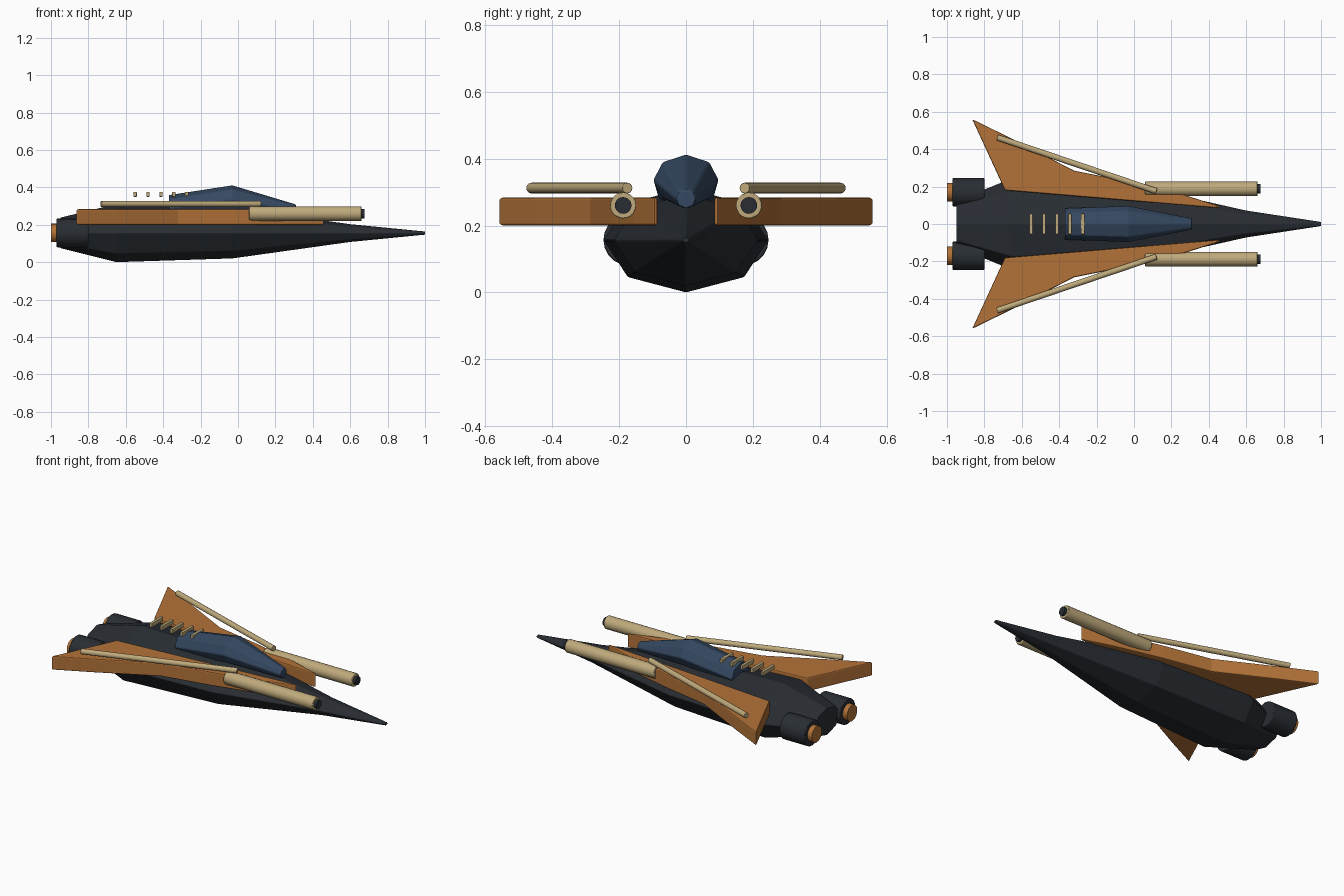
import bpy, bmesh
from math import cos, sin, pi, radians
from mathutils import Vector

if "Cube" in bpy.data.objects:
    bpy.data.objects.remove(bpy.data.objects["Cube"])


def material(name, rgb):
    m = bpy.data.materials.new(name)
    m.diffuse_color = (*rgb, 1)
    m.use_nodes = True
    m.node_tree.nodes["Principled BSDF"].inputs["Base Color"].default_value = m.diffuse_color
    return m


DARK = material("dark_hull", (0.022, 0.027, 0.034))
ORANGE = material("orange_panel", (0.45, 0.17, 0.04))
TAN = material("tan_metal", (0.52, 0.40, 0.20))
BLUE = material("blue_glass", (0.035, 0.065, 0.12))


def finish(bm, name, mat, bevel=0, smooth=False):
    bmesh.ops.recalc_face_normals(bm, faces=bm.faces)
    me = bpy.data.meshes.new(name)
    bm.to_mesh(me)
    bm.free()
    me.materials.append(mat)
    ob = bpy.data.objects.new(name, me)
    bpy.context.collection.objects.link(ob)
    if bevel:
        b = ob.modifiers.new("bevel", 'BEVEL')
        b.width, b.segments, b.limit_method = bevel, 2, 'ANGLE'
        b.angle_limit = radians(25)
    if smooth:
        bpy.ops.object.select_all(action='DESELECT')
        ob.select_set(True)
        bpy.context.view_layer.objects.active = ob
        bpy.ops.object.shade_smooth_by_angle(angle=radians(35))
    return ob


def loft(name, stations, mat, bevel):
    """Eight-sided body through stations (x, centre z, half width, half height)."""
    bm = bmesh.new()
    rings = [[bm.verts.new((x, ry * cos(i * pi / 4), z + rz * sin(i * pi / 4)))
              for i in range(8)] for x, z, ry, rz in stations]
    for a, b in zip(rings, rings[1:]):
        for i in range(8):
            j = (i + 1) % 8
            bm.faces.new((a[i], a[j], b[j], b[i]))
    bm.faces.new(rings[0])
    bm.faces.new(rings[-1])
    return finish(bm, name, mat, bevel)


def tube(name, p, q, r, mat, bevel=0, sides=20):
    p, q = Vector(p), Vector(q)
    bm = bmesh.new()
    bmesh.ops.create_cone(bm, cap_ends=True, segments=sides,
                          radius1=r, radius2=r, depth=(q - p).length)
    ob = finish(bm, name, mat, bevel, True)
    ob.location = (p + q) / 2
    ob.rotation_euler = (q - p).to_track_quat('Z', 'Y').to_euler()
    return ob


# Hull and canopy
loft("hull", [(-0.95, 0.157, 0.125, 0.082), (-0.65, 0.156, 0.246, 0.156),
              (-0.03, 0.156, 0.215, 0.136), (0.60, 0.156, 0.073, 0.048),
              (1.0, 0.156, 0.012, 0.009)], DARK, 0.004)
loft("canopy", [(-0.37, 0.29, 0.085, 0.07), (-0.03, 0.335, 0.098, 0.077),
                (0.31, 0.28, 0.031, 0.03)], BLUE, 0.006)

# Wing outline, seen from above
WING = [(-0.865, 0.56), (-0.69, 0.18), (0.45, 0.085), (0.46, 0.095), (0.27, 0.155),
        (-0.02, 0.225), (-0.32, 0.285), (-0.65, 0.455)]

for side, s in (("left", 1), ("right", -1)):
    # Wing slab
    bm = bmesh.new()
    f = bm.faces.new([bm.verts.new((x, s * y, 0.2)) for x, y in WING])
    ext = bmesh.ops.extrude_face_region(bm, geom=[f])
    for v in ext["geom"]:
        if isinstance(v, bmesh.types.BMVert):
            v.co.z = 0.284
    finish(bm, f"{side}_wing", ORANGE, 0.008)
    # Engine and exhaust
    tube(f"{side}_engine", (-0.97, s * 0.17, 0.157), (-0.80, s * 0.17, 0.157), 0.077, DARK, 0.005)
    tube(f"{side}_exhaust", (-1.0, s * 0.17, 0.157), (-0.96, s * 0.17, 0.157), 0.049, ORANGE)
    # Gun barrel, muzzle and wing rod
    tube(f"{side}_gun", (0.06, s * 0.188, 0.26), (0.66, s * 0.188, 0.26), 0.039, TAN, 0.003)
    tube(f"{side}_muzzle", (0.64, s * 0.188, 0.26), (0.677, s * 0.188, 0.26), 0.025, DARK)
    tube(f"{side}_wing_rod", (-0.732, s * 0.463, 0.312), (0.12, s * 0.175, 0.312), 0.016, TAN, 0.002, 16)

# Row of ribs behind the canopy
for i in range(5):
    bm = bmesh.new()
    bmesh.ops.create_cube(bm, size=1)
    bmesh.ops.scale(bm, vec=(0.018, 0.11, 0.026), verts=bm.verts)
    finish(bm, f"spine_rib_{i + 1}", TAN, 0.003).location = (-0.55 + i * 0.069, 0, 0.363)
